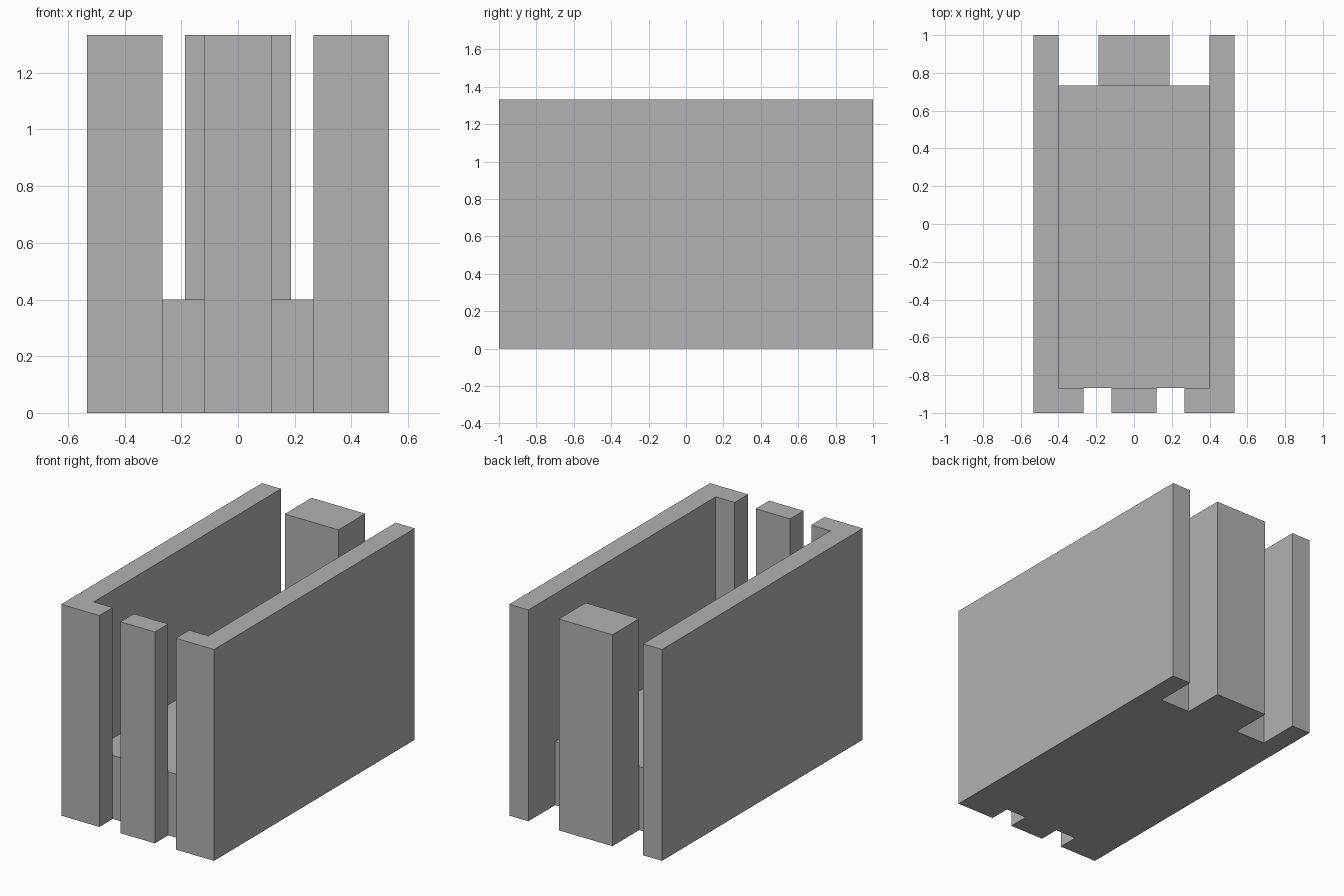
import bpy, bmesh

if "Cube" in bpy.data.objects:
    bpy.data.objects.remove(bpy.data.objects["Cube"])

H = 1.333        # wall and pillar height
FLOOR = 0.4      # floor slab height

grey = bpy.data.materials.new("plain_grey")
grey.diffuse_color = (0.445, 0.445, 0.445, 1)
grey.use_nodes = True
grey.node_tree.nodes["Principled BSDF"].inputs["Base Color"].default_value = grey.diffuse_color


def prism(name, outline, height):
    """Extrude a plan outline upward from the ground."""
    bm = bmesh.new()
    base = bm.faces.new([bm.verts.new((x, y, 0)) for x, y in outline])
    top = bmesh.ops.extrude_face_region(bm, geom=[base])["geom"]
    verts = [v for v in top if isinstance(v, bmesh.types.BMVert)]
    bmesh.ops.translate(bm, vec=(0, 0, height), verts=verts)
    bmesh.ops.recalc_face_normals(bm, faces=bm.faces)
    mesh = bpy.data.meshes.new(name)
    bm.to_mesh(mesh)
    bm.free()
    mesh.materials.append(grey)
    obj = bpy.data.objects.new(name, mesh)
    bpy.context.collection.objects.link(obj)
    return obj


def rect(half_width, y0, y1):
    return [(-half_width, y0), (half_width, y0), (half_width, y1), (-half_width, y1)]


# Side walls with a short return at the front corner
wall = [(0.533, -1), (0.533, 1), (0.4, 1), (0.4, -0.867), (0.267, -0.867), (0.267, -1)]
prism("right_wall", wall, H)
prism("left_wall", [(-x, y) for x, y in wall], H)

# Thick floor between the walls
prism("floor", rect(0.4, -0.867, 0.733), FLOOR)

# Freestanding pillars in the front and back openings
prism("front_pillar", rect(0.12, -1, -0.867), H)
prism("back_pillar", rect(0.187, 0.733, 1), H)
